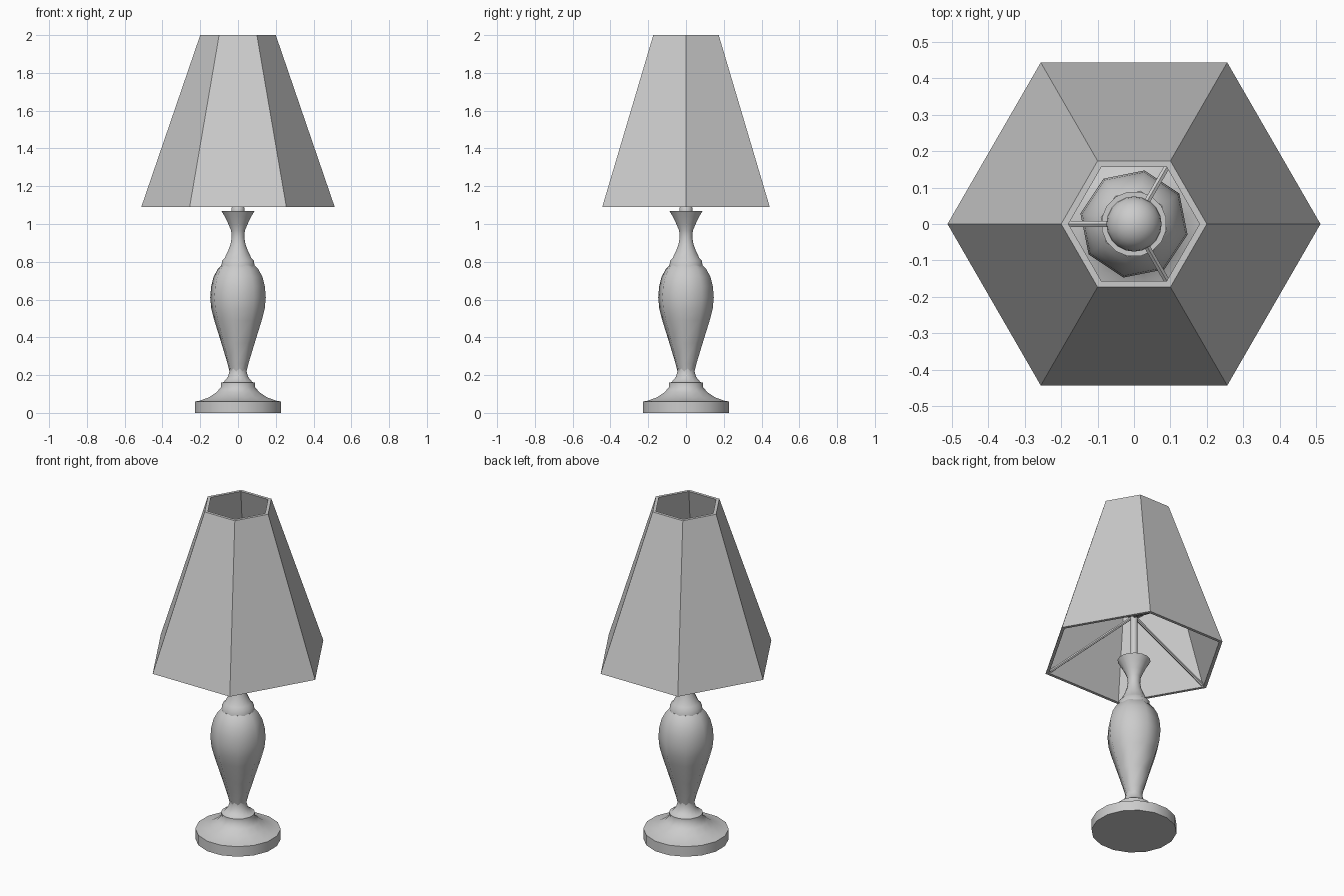
import bpy, bmesh, math
from mathutils import Vector

old = bpy.data.objects.get("Cube")
if old:
    bpy.data.objects.remove(old, do_unlink=True)

grey = bpy.data.materials.new("plain grey")
grey.use_nodes = True
grey.diffuse_color = (0.6, 0.6, 0.6, 1)
grey.node_tree.nodes["Principled BSDF"].inputs["Base Color"].default_value = (0.6, 0.6, 0.6, 1)


def finish(name, bm, smooth=None):
    bmesh.ops.recalc_face_normals(bm, faces=bm.faces)
    mesh = bpy.data.meshes.new(name)
    bm.to_mesh(mesh)
    bm.free()
    mesh.materials.append(grey)
    obj = bpy.data.objects.new(name, mesh)
    bpy.context.collection.objects.link(obj)
    if smooth:
        bpy.ops.object.select_all(action='DESELECT')
        obj.select_set(True)
        bpy.context.view_layer.objects.active = obj
        bpy.ops.object.shade_smooth_by_angle(angle=math.radians(smooth))
    return obj


def lathe(name, profile, sides, turn=0.0, smooth=None, loop=False):
    """Spin (radius, height) points round z; cap the ends or close into a loop."""
    bm = bmesh.new()
    rings = []
    for r, z in profile:
        angles = [turn + math.tau * i / sides for i in range(sides)]
        rings.append([bm.verts.new((r * math.cos(a), r * math.sin(a), z)) for a in angles])
    pairs = list(zip(rings, rings[1:]))
    if loop:
        pairs.append((rings[-1], rings[0]))
    else:
        bm.faces.new(rings[0])
        bm.faces.new(rings[-1])
    for low, high in pairs:
        for i in range(sides):
            j = (i + 1) % sides
            bm.faces.new((low[i], low[j], high[j], high[i]))
    return finish(name, bm, smooth)


def rod(name, start, end, radius, sides):
    """Straight bar between two points."""
    start, end = Vector(start), Vector(end)
    axis = end - start
    bm = bmesh.new()
    bmesh.ops.create_cone(bm, cap_ends=True, segments=sides, radius1=radius,
                          radius2=radius, depth=axis.length)
    bm.transform(axis.to_track_quat('Z', 'Y').to_matrix().to_4x4())
    bmesh.ops.translate(bm, verts=bm.verts, vec=(start + end) / 2)
    return finish(name, bm, 50)


TURN = math.pi / 16

# Round foot with a flared collar
lathe("foot", [(0.232, 0), (0.232, 0.06), (0.205, 0.065), (0.155, 0.083), (0.115, 0.11),
               (0.093, 0.135), (0.092, 0.16), (0.078, 0.163), (0.055, 0.19),
               (0.046, 0.22), (0.046, 0.24)], 16, TURN, 40)

# Eight-sided vase body
lathe("body", [(0.046, 0.22), (0.056, 0.26), (0.09, 0.37), (0.128, 0.49), (0.144, 0.55),
               (0.15, 0.61), (0.145, 0.67), (0.132, 0.72), (0.11, 0.76), (0.092, 0.78)],
      8, -TURN, 50)

# Neck flaring out to the lip
lathe("neck", [(0.09, 0.775), (0.086, 0.805), (0.072, 0.82), (0.055, 0.855), (0.041, 0.89),
               (0.034, 0.93), (0.037, 0.965), (0.052, 1.0), (0.072, 1.04), (0.09, 1.07)],
      16, TURN, 40)

# Socket, stem and bulb
lathe("socket", [(0.035, 1.065), (0.035, 1.085), (0.028, 1.095)], 16, TURN, 40)
rod("stem", (0, 0, 1.08), (0, 0, 1.38), 0.02, 12)
bm = bmesh.new()
bmesh.ops.create_uvsphere(bm, u_segments=20, v_segments=12, radius=0.076)
bmesh.ops.translate(bm, verts=bm.verts, vec=(0, 0, 1.42))
finish("bulb", bm, 60)

# Six-sided hollow shade
lathe("shade", [(0.512, 1.09), (0.2, 2.0), (0.18, 2.0), (0.492, 1.09)], 6, loop=True)

# Three struts from the lower corners of the shade to the stem
for k in range(3):
    a = math.pi / 3 + k * math.tau / 3
    rod(f"strut_{k + 1}", (0.485 * math.cos(a), 0.485 * math.sin(a), 1.1),
        (0, 0, 1.35), 0.009, 6)
